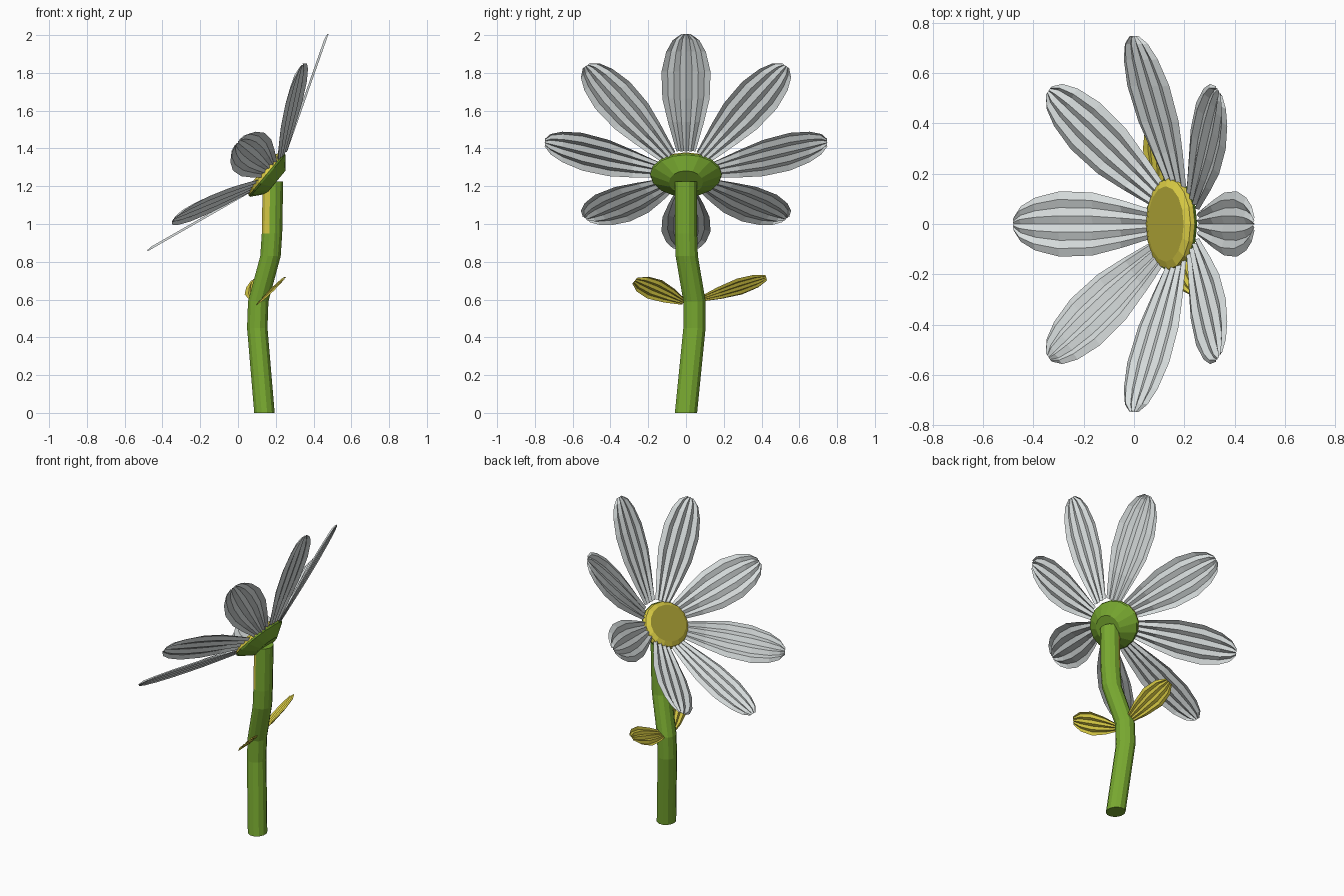
import bpy, math
from mathutils import Vector, Matrix

if "Cube" in bpy.data.objects:
    bpy.data.objects.remove(bpy.data.objects["Cube"])


def material(name, rgb):
    m = bpy.data.materials.new(name)
    m.diffuse_color = (*rgb, 1)
    m.use_nodes = True
    m.node_tree.nodes["Principled BSDF"].inputs["Base Color"].default_value = m.diffuse_color
    return m


WHITE = material("petal white", (0.70, 0.74, 0.74))
GREEN = material("stem green", (0.19, 0.40, 0.03))
YELLOW = material("leaf yellow", (0.72, 0.62, 0.06))
OCHRE = material("disc ochre", (0.46, 0.40, 0.04))


def build(name, verts, faces, mats):
    me = bpy.data.meshes.new(name)
    me.from_pydata(verts, [], faces)
    for m in mats:
        me.materials.append(m)
    me.update()
    ob = bpy.data.objects.new(name, me)
    bpy.context.collection.objects.link(ob)
    return ob


def loft(name, rings, mats, cap_start=True, cap_end=True):
    """Skin a list of equal-length closed rings."""
    n = len(rings[0])
    verts = [v for r in rings for v in r]
    faces = [(k * n + i, k * n + (i + 1) % n, (k + 1) * n + (i + 1) % n, (k + 1) * n + i)
             for k in range(len(rings) - 1) for i in range(n)]
    if cap_start:
        faces.append(tuple(reversed(range(n))))
    if cap_end:
        faces.append(tuple(range(len(verts) - n, len(verts))))
    return build(name, verts, faces, mats)


def blade(name, origin, along, across, rows, mat, ridge):
    """Pleated sheet: rows of (fraction along, half width)."""
    up = along.cross(across).normalized()
    cols = 9
    verts, faces = [], []
    for t, w in rows:
        for c in range(cols):
            s = c / (cols - 1) * 2 - 1
            lift = ridge * (c % 2) * min(1, w / 0.05)
            # the end curves back towards its corners
            verts.append(origin + along * t + across * (s * w) + up * lift)
    for k in range(len(rows) - 1):
        for c in range(cols - 1):
            a = k * cols + c
            faces.append((a, a + 1, a + cols + 1, a + cols))
    return build(name, verts, faces, [mat])


# Tilted frame of the flower head
U = Vector((0.64, 0, 0.768))
Y = Vector((0, 1, 0))
N = U.cross(Y)
TIPS = Vector((0, 0, 1.43))       # centre of the circle of petal tips
HEAD = Vector((0.15, 0, 1.262))   # centre of the disc


def head_ring(ru, ry, depth, n=16):
    return [HEAD + N * depth + U * (ru * math.cos(2 * math.pi * i / n))
            + Y * (ry * math.sin(2 * math.pi * i / n)) for i in range(n)]


# Petals
petal_rows = [(0, 0.05), (0.25, 0.095), (0.45, 0.125), (0.68, 0.13),
              (0.85, 0.105), (0.95, 0.07), (1, 0.025)]
for i in range(8):
    a = i * math.pi / 4
    radial = U * math.cos(a) + Y * math.sin(a)
    tangent = Y * math.cos(a) - U * math.sin(a)
    start = TIPS + radial * 0.13 - N * 0.23
    end = TIPS + radial * 0.748
    blade(f"petal_{i + 1}", start, end - start, tangent, petal_rows, WHITE, 0.012)

# Calyx and disc
loft("calyx", [head_ring(0.08, 0.09, -0.065), head_ring(0.145, 0.185, -0.01),
               head_ring(0.147, 0.19, 0.0)], [GREEN])
disc = loft("flower_disc", [head_ring(0.143, 0.186, 0.0), head_ring(0.138, 0.18, 0.018),
                            head_ring(0.112, 0.15, 0.032)], [YELLOW, OCHRE], cap_start=False)
disc.data.polygons[-1].material_index = 1

# Stem with a yellow patch below the disc
path = [(0.14, 0, 0), (0.102, 0.045, 0.45), (0.107, 0.045, 0.59),
        (0.172, 0.004, 0.83), (0.18, 0, 0.95), (0.185, 0, 1.225)]
rings = [[Vector((x + 0.056 * math.cos(2 * math.pi * (i + .5) / 12),
                  y + 0.061 * math.sin(2 * math.pi * (i + .5) / 12), z)) for i in range(12)]
         for x, y, z in path]
stem = loft("stem", rings, [GREEN, YELLOW])
for p in stem.data.polygons:
    if p.center.z > 0.96 and p.normal.x < -0.3:
        p.material_index = 1

# Leaves
leaf_rows = [(0, 0.02), (0.3, 0.055), (0.6, 0.075), (0.85, 0.06), (1, 0.025)]
for name, base, tip, across in (
        ("leaf_left", (0.11, -0.01, 0.585), (0.24, -0.27, 0.70), (0.65, 0.64, 0.75)),
        ("leaf_right", (0.105, 0.07, 0.60), (0.09, 0.425, 0.715), (0.8, -0.17, 0.55))):
    b, t = Vector(base), Vector(tip)
    blade(name, b, t - b, Vector(across).normalized(), leaf_rows, YELLOW, 0.008)
